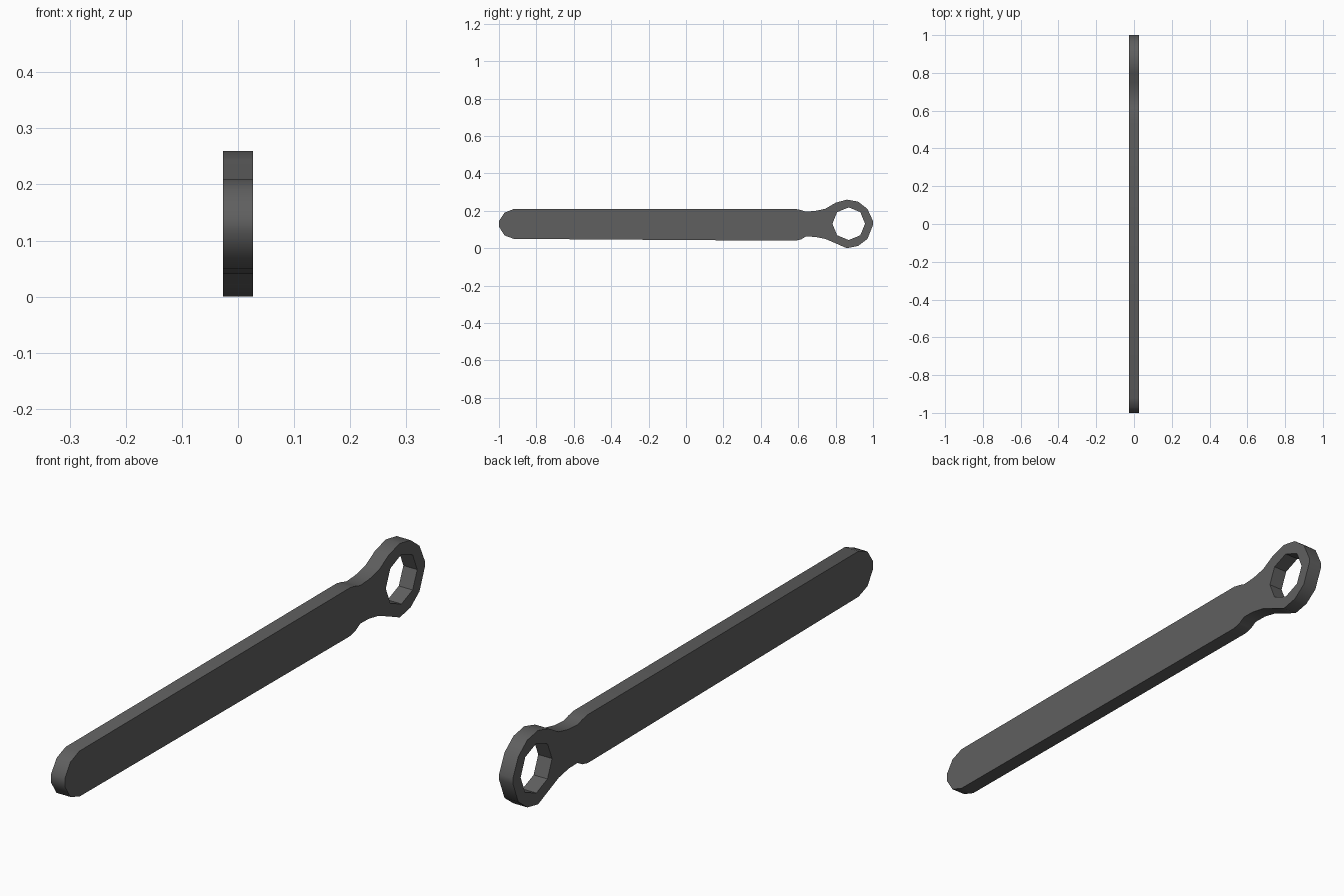
import bpy, bmesh, math

if "Cube" in bpy.data.objects:
    bpy.data.objects.remove(bpy.data.objects["Cube"])

HALF = 0.027                 # half thickness
CY, CZ, R = 0.87, 0.131, 0.0875   # centre and radius of the socket hole

steel = bpy.data.materials.new("dark_steel")
steel.diffuse_color = (0.115, 0.115, 0.115, 1)
steel.use_nodes = True
steel.node_tree.nodes["Principled BSDF"].inputs["Base Color"].default_value = steel.diffuse_color

# Silhouette in (y, z): handle, waist and ring
outline = [
    (-1, 0.145), (-0.97, 0.19), (-0.92, 0.21), (0.54, 0.21), (0.585, 0.21),
    (0.615, 0.204), (0.64, 0.196), (0.69, 0.199), (0.745, 0.211), (0.8, 0.243), (0.86, 0.26),
    (0.92, 0.249), (0.97, 0.21), (1, 0.145), (1, 0.125), (0.97, 0.05),
    (0.92, 0.012), (0.86, 0), (0.81, 0.022), (0.745, 0.05), (0.69, 0.061),
    (0.64, 0.062), (0.615, 0.047), (0.585, 0.04), (0.54, 0.04),
    (-0.92, 0.05), (-0.97, 0.068), (-1, 0.115)]
hole = [(CY + R * math.cos(i * math.pi / 4), CZ + R * math.sin(i * math.pi / 4))
        for i in range(8)]

bm = bmesh.new()
edges = []
for loop in (outline, hole):
    vs = [bm.verts.new((-HALF, y, z)) for y, z in loop]
    edges += [bm.edges.new((vs[i - 1], vs[i])) for i in range(len(vs))]
bmesh.ops.triangle_fill(bm, edges=edges, use_beauty=True)

# Thicken the flat plate
ext = bmesh.ops.extrude_face_region(bm, geom=bm.faces[:], use_keep_orig=True)
bmesh.ops.translate(bm, vec=(2 * HALF, 0, 0),
                    verts=[g for g in ext["geom"] if isinstance(g, bmesh.types.BMVert)])
bmesh.ops.recalc_face_normals(bm, faces=bm.faces[:])

mesh = bpy.data.meshes.new("ring_wrench")
bm.to_mesh(mesh)
bm.free()
mesh.materials.append(steel)
wrench = bpy.data.objects.new("ring_wrench", mesh)
bpy.context.collection.objects.link(wrench)

# Smooth rim, flat hole facets
bpy.context.view_layer.objects.active = wrench
wrench.select_set(True)
bpy.ops.object.shade_smooth_by_angle(angle=math.radians(42))
